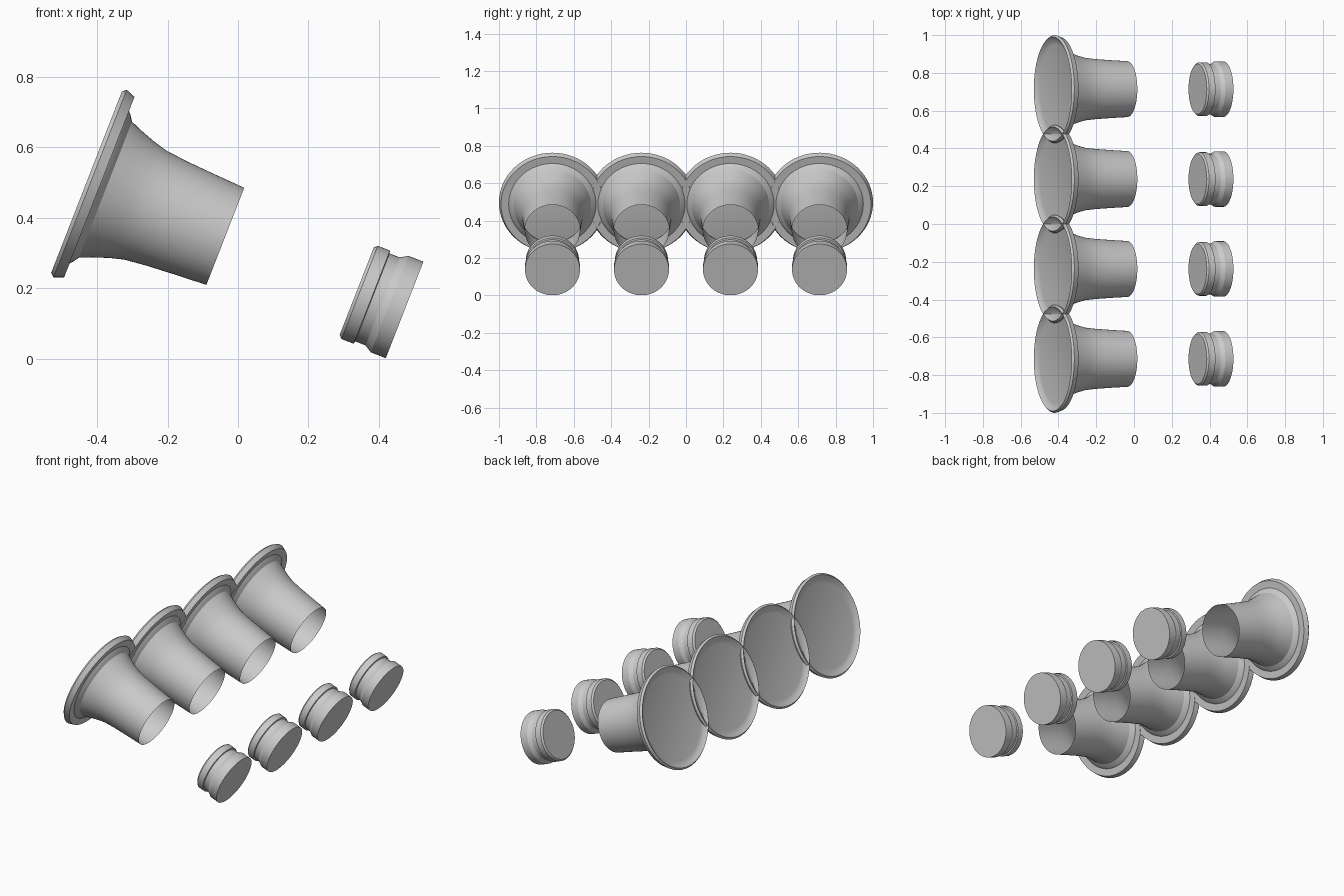
import bpy, bmesh, math
from mathutils import Matrix, Vector

cube = bpy.data.objects.get("Cube")
if cube:
    bpy.data.objects.remove(cube, do_unlink=True)

GREY = (0.6, 0.6, 0.6, 1.0)
grey = bpy.data.materials.new("light_grey")
grey.use_nodes = True
grey.diffuse_color = GREY
grey.node_tree.nodes["Principled BSDF"].inputs["Base Color"].default_value = GREY

TILT = math.radians(111.3)   # axis points to +x and dips downward
SPACING = 0.476
SIDES = 64


def lathe(name, profile, location):
    """Spin (radius, distance along axis) points and tilt the result."""
    bm = bmesh.new()
    verts = [bm.verts.new((r, 0, t)) for r, t in profile]
    edges = [bm.edges.new(pair) for pair in zip(verts, verts[1:])]
    bmesh.ops.spin(bm, geom=verts + edges, cent=(0, 0, 0), axis=(0, 0, 1),
                   angle=math.tau, steps=SIDES, use_merge=True)
    bmesh.ops.remove_doubles(bm, verts=bm.verts, dist=0.0001)
    bmesh.ops.recalc_face_normals(bm, faces=bm.faces)
    mesh = bpy.data.meshes.new(name)
    bm.to_mesh(mesh)
    bm.free()
    mesh.materials.append(grey)
    obj = bpy.data.objects.new(name, mesh)
    bpy.context.collection.objects.link(obj)
    obj.matrix_world = Matrix.Translation(Vector(location)) @ Matrix.Rotation(TILT, 4, 'Y')
    bpy.ops.object.select_all(action='DESELECT')
    obj.select_set(True)
    bpy.context.view_layer.objects.active = obj
    bpy.ops.object.shade_smooth_by_angle(angle=math.radians(25))
    return obj


# Flared horn: closed disc at the mouth, dished rim, tapering open tube
horn = [(0, -0.403), (0.236, -0.403), (0.258, -0.409), (0.276, -0.423),
        (0.286, -0.412), (0.275, -0.384), (0.234, -0.386), (0.225, -0.377),
        (0.207, -0.365), (0.191, -0.325), (0.177, -0.285), (0.166, -0.244),
        (0.159, -0.18), (0.153, -0.09), (0.148, 0)]

# Grooved plug: chamfered collar, groove and end band, closed both ends
plug = [(0, -0.146), (0.133, -0.146), (0.142, -0.137), (0.142, -0.1),
        (0.134, -0.098), (0.134, -0.067), (0.147, -0.046), (0.147, 0), (0, 0)]

for i in range(4):
    y = (i - 1.5) * SPACING
    lathe(f"horn_{i + 1}", horn, (-0.036, y, 0.347))
    lathe(f"plug_{i + 1}", plug, (0.473, y, 0.138))
